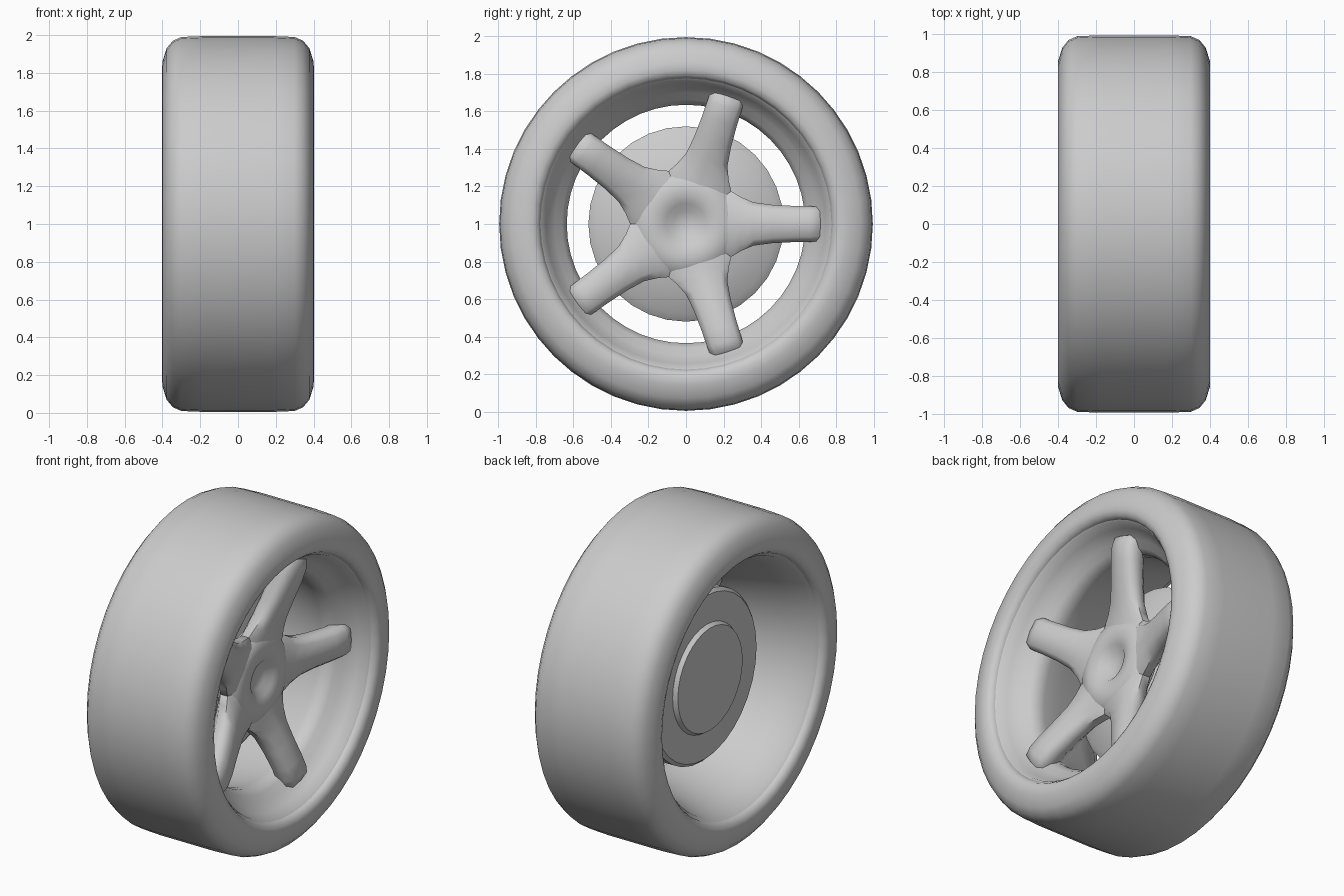
import bpy, bmesh
from math import sin, cos, pi, radians

cube = bpy.data.objects.get("Cube")
if cube:
    bpy.data.objects.remove(cube)

GREY = (0.6, 0.6, 0.6, 1)
grey = bpy.data.materials.new("plain grey")
grey.use_nodes = True
grey.diffuse_color = GREY
grey.node_tree.nodes["Principled BSDF"].inputs["Base Color"].default_value = GREY


def finish(name, bm, angle=40):
    bmesh.ops.remove_doubles(bm, verts=bm.verts, dist=0.0005)
    bmesh.ops.recalc_face_normals(bm, faces=bm.faces)
    mesh = bpy.data.meshes.new(name)
    bm.to_mesh(mesh)
    bm.free()
    ob = bpy.data.objects.new(name, mesh)
    mesh.materials.append(grey)
    bpy.context.collection.objects.link(ob)
    bpy.ops.object.select_all(action='DESELECT')
    ob.select_set(True)
    bpy.context.view_layer.objects.active = ob
    bpy.ops.object.shade_smooth_by_angle(angle=radians(angle))
    return ob


def lathe(name, profile, closed=True, steps=48, angle=40):
    """Spin (x, radius) points round the wheel axle."""
    bm = bmesh.new()
    rings = [[bm.verts.new((x, r * cos(2 * pi * i / steps), 1 + r * sin(2 * pi * i / steps)))
              for x, r in profile] for i in range(steps)]
    n = len(profile)
    for i in range(steps):
        a, b = rings[i], rings[(i + 1) % steps]
        for j in range(n if closed else n - 1):
            k = (j + 1) % n
            bm.faces.new((a[j], a[k], b[k], b[j]))
    bmesh.ops.dissolve_degenerate(bm, dist=0.0001, edges=bm.edges)
    return finish(name, bm, angle)


# Tyre: mirrored half profile, from tread to bead
half = [(0.18, 0.995), (0.3, 0.99), (0.345, 0.97), (0.378, 0.93),
        (0.4, 0.86), (0.402, 0.82), (0.39, 0.79), (0.365, 0.775)]
lathe("tyre", [(-x, r) for x, r in reversed(half)] + half)

# Rim: stepped lip on the outer face, tapered barrel open to the inside
lathe("rim", [(0.37, 0.79), (0.355, 0.765), (0.3, 0.745), (0.27, 0.72), (0.24, 0.7),
              (0.21, 0.66), (0.17, 0.635), (0.12, 0.635), (0.0, 0.66), (-0.2, 0.71),
              (-0.34, 0.755), (-0.37, 0.785), (-0.2, 0.8), (0.2, 0.8)])

# Hub with a shallow dished centre
lathe("hub", [(0.125, 0.0), (0.13, 0.07), (0.165, 0.11), (0.18, 0.18), (0.165, 0.25),
              (0.12, 0.29), (0.06, 0.28), (0.04, 0.22), (0.04, 0.0)], closed=False)

# Brake disc, with raised bell, and the axle joining it to the hub
lathe("brake_disc", [(0.06, 0.0), (0.05, 0.2), (0.01, 0.34), (-0.03, 0.48), (-0.06, 0.52),
                     (-0.11, 0.52), (-0.13, 0.5), (-0.14, 0.33), (-0.165, 0.315),
                     (-0.17, 0.0)], closed=False, steps=32, angle=30)
lathe("axle", [(0.09, 0.0), (0.09, 0.17), (0.0, 0.19), (0.0, 0.0)], closed=False, steps=24)

# Spokes: stations of radius, half width, front x, back x
stations = [(0.12, 0.17, 0.155, 0.05), (0.24, 0.175, 0.175, 0.05), (0.29, 0.145, 0.185, 0.055),
            (0.36, 0.115, 0.205, 0.07), (0.46, 0.102, 0.235, 0.095), (0.58, 0.096, 0.27, 0.125),
            (0.66, 0.095, 0.285, 0.14), (0.71, 0.092, 0.275, 0.15), (0.735, 0.085, 0.24, 0.16)]


def spoke(name, turn):
    bm = bmesh.new()
    rings = []
    for r, w, front, back in stations:
        mid, deep = (front + back) / 2, (front - back) / 2
        ring = []
        for u, v in ((-1, -.4), (-1, .4), (-.72, .9), (0, 1), (.72, .9),
                     (1, .4), (1, -.4), (.6, -1), (-.6, -1)):
            y = u * w
            ring.append(bm.verts.new((mid + v * deep, r * cos(turn) - y * sin(turn),
                                      1 + r * sin(turn) + y * cos(turn))))
        rings.append(ring)
    for a, b in zip(rings, rings[1:]):
        for j in range(len(a)):
            k = (j + 1) % len(a)
            bm.faces.new((a[j], a[k], b[k], b[j]))
    bm.faces.new(rings[0])
    bm.faces.new(rings[-1])
    return finish(name, bm, 50)


for i in range(5):
    spoke(f"spoke_{i + 1}", 2 * pi * i / 5)
